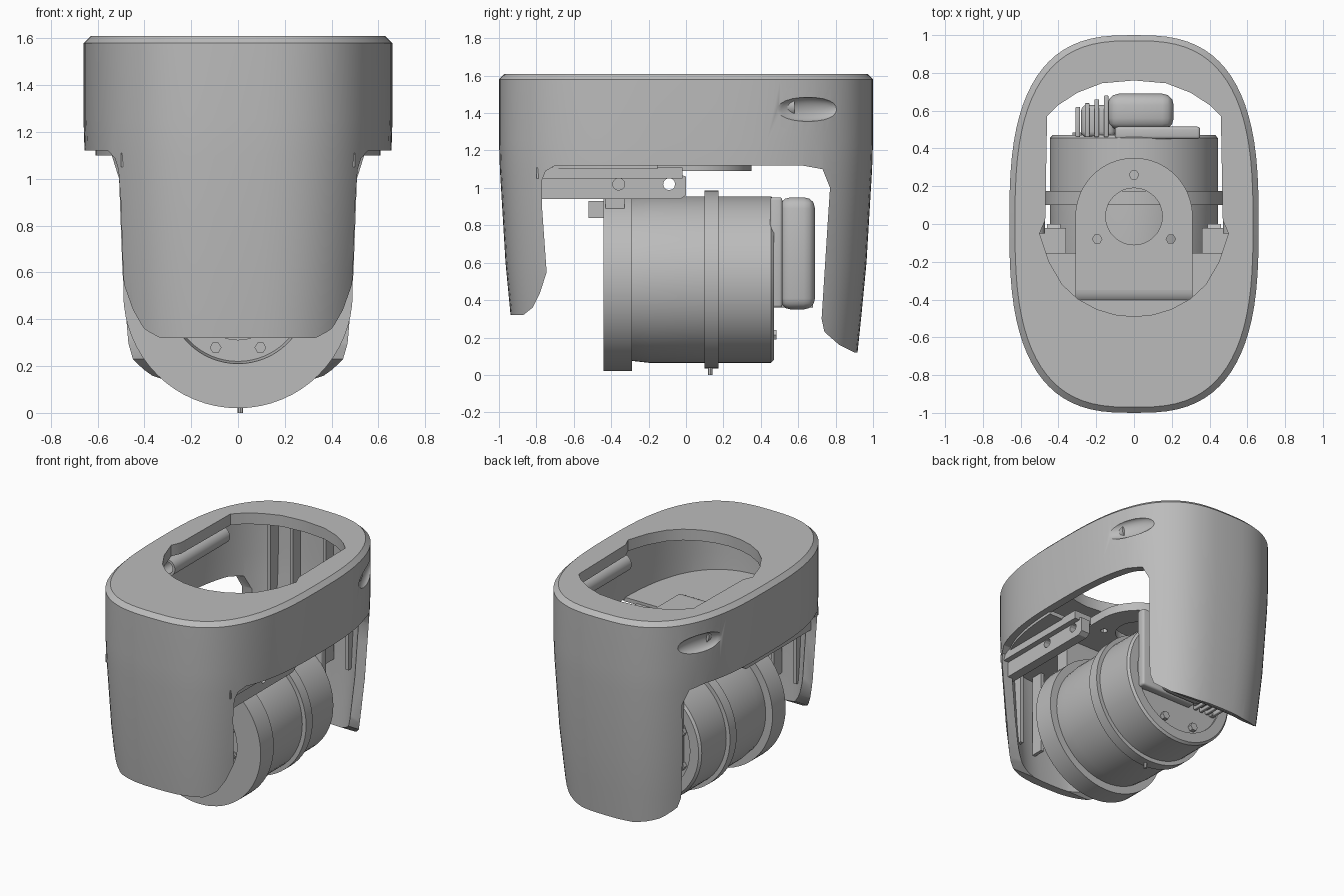
import bpy, bmesh, math
from mathutils import Matrix, Vector

if "Cube" in bpy.data.objects:
    bpy.data.objects.remove(bpy.data.objects["Cube"], do_unlink=True)

grey = bpy.data.materials.new("plain_grey")
grey.use_nodes = True
COLOR = (0.5, 0.5, 0.5, 1)
grey.diffuse_color = COLOR
grey.node_tree.nodes["Principled BSDF"].inputs["Base Color"].default_value = COLOR
parts = []


def finish(name, bm):
    bmesh.ops.recalc_face_normals(bm, faces=bm.faces)
    me = bpy.data.meshes.new(name)
    bm.to_mesh(me)
    bm.free()
    me.materials.append(grey)
    ob = bpy.data.objects.new(name, me)
    bpy.context.collection.objects.link(ob)
    parts.append(ob)
    return ob


def loft(name, rings):
    """Skin a stack of closed rings and cap both ends."""
    bm = bmesh.new()
    rows = [[bm.verts.new(p) for p in r] for r in rings]
    n = len(rows[0])
    for a, b in zip(rows, rows[1:]):
        for i in range(n):
            j = (i + 1) % n
            bm.faces.new((a[i], a[j], b[j], b[i]))
    bm.faces.new(rows[0][::-1])
    bm.faces.new(rows[-1])
    return finish(name, bm)


def prism(name, pts, lo, hi, axis="z"):
    """Extrude a 2D outline along z (outline xy), or along x (outline yz)."""
    put = (lambda u, v, h: (u, v, h)) if axis == "z" else (lambda u, v, h: (h, u, v))
    return loft(name, [[put(u, v, h) for u, v in pts] for h in (lo, hi)])


def box(name, x, y, z, bevel=0):
    ob = prism(name, [(x[0], y[0]), (x[1], y[0]), (x[1], y[1]), (x[0], y[1])], *z)
    if bevel:
        bm = bmesh.new()
        bm.from_mesh(ob.data)
        bmesh.ops.bevel(bm, geom=bm.edges[:], offset=bevel, segments=3, profile=0.5, affect="EDGES")
        bm.to_mesh(ob.data)
        bm.free()
    return ob


def rod(name, start, end, r, sides=24):
    a, b = Vector(start), Vector(end)
    turn = (b - a).to_track_quat("Z", "Y")
    ring = [Vector((r * math.cos(t), r * math.sin(t), 0))
            for t in (math.tau * i / sides for i in range(sides))]
    return loft(name, [[p + turn @ v for v in ring] for p in (a, b)])


def lathe(name, profile, z, sides=64):
    """Turn a (radius, y) profile about a line along y."""
    return loft(name, [[(r * math.cos(math.tau * i / sides), y,
                         z + r * math.sin(math.tau * i / sides)) for i in range(sides)]
                       for r, y in profile])


def boolean(ob, cutter, op="DIFFERENCE"):
    mod = ob.modifiers.new("cut", "BOOLEAN")
    mod.operation, mod.object, mod.solver = op, cutter, "EXACT"
    dg = bpy.context.evaluated_depsgraph_get()
    me = bpy.data.meshes.new_from_object(ob.evaluated_get(dg))
    ob.modifiers.clear()
    ob.data = me
    parts.remove(cutter)
    bpy.data.objects.remove(cutter, do_unlink=True)


def oval(hx, hy, n=80, power=2.8):
    pts = []
    for i in range(n):
        c, s = math.cos(math.tau * i / n), math.sin(math.tau * i / n)
        pts.append((hx * math.copysign(abs(c) ** (2 / power), c),
                    hy * math.copysign(abs(s) ** (2 / power), s)))
    return pts


def oval_stack(name, levels, wall=0):
    return loft(name, [[(x, y, z) for x, y in oval(0.66 - i - wall, 1 - i - wall)]
                       for z, i in levels])


# Housing: tapered oval shell, trimmed to leave a front and a back leg
taper = [(0.1, 0.085), (0.32, 0.062), (0.6, 0.035), (1.1, 0.005), (1.25, 0)]
housing = oval_stack("housing", taper + [(1.58, 0), (1.61, 0.03)])
boolean(housing, oval_stack("hollow", [(0, 0.1)] + taper + [(1.53, 0)], 0.06))
side = [(-1.1, 0.32), (-0.87, 0.32), (-0.82, 0.36), (-0.78, 0.44), (-0.745, 0.55),
        (-0.77, 0.9), (-0.77, 1.04), (-0.75, 1.09), (-0.7, 1.12), (0.62, 1.12), (0.73, 1.1),
        (0.77, 1.0), (0.76, 0.85), (0.725, 0.3), (0.74, 0.23), (0.82, 0.16),
        (0.9, 0.12), (1.1, 0.12), (1.1, 1.7), (-1.1, 1.7)]
boolean(housing, prism("trim", side, -1, 1, "x"), "INTERSECT")

# Opening in the top
half = [(0.1, -0.48), (0.2, -0.45), (0.3, -0.395), (0.38, -0.32), (0.45, -0.2),
        (0.5, -0.05), (0.47, 0.02), (0.46, 0.57), (0.4, 0.63), (0.3, 0.695), (0.17, 0.745)]
opening = [(0, -0.49)] + half + [(0, 0.76)] + [(-x, y) for x, y in half[::-1]]
boolean(housing, prism("opening", opening, 1.4, 1.7))

# Lens-shaped pockets on both sides
for s in (-1, 1):
    bm = bmesh.new()
    bmesh.ops.create_uvsphere(bm, u_segments=24, v_segments=12, radius=1)
    m = (Matrix.Translation((s * 0.585, 0.65, 1.42)) @ Matrix.Rotation(s * 0.4, 4, "Z")
         @ Matrix.Diagonal((0.045, 0.2, 0.065, 1)))
    bmesh.ops.transform(bm, matrix=m, verts=bm.verts)
    boolean(housing, finish("pocket", bm))

# Front floor inside the housing
floor_pts = [(x, y) for x, y in oval(0.61, 0.945) if y < -0.02]
prism("front_floor", floor_pts, 1.1, 1.13)

for s, tag in ((1, "left"), (-1, "right")):
    # Side rails with two cross holes
    x0, x1 = sorted((s * 0.39, s * 0.46))
    rail = prism(tag + "_rail", [(-0.8, 0.94), (-0.03, 0.94), (0, 0.96), (0, 1.06),
                                 (-0.05, 1.08), (-0.12, 1.05), (-0.3, 1.05),
                                 (-0.36, 1.07), (-0.42, 1.05), (-0.8, 1.05)], x0, x1, "x")
    for y in (-0.36, -0.09):
        boolean(rail, rod("hole", (-1, y, 1.02), (1, y, 1.02), 0.032, 12))
    box(tag + "_rail_web", sorted((s * 0.36, s * 0.5)), (-0.8, -0.02), (1.05, 1.11))
    # Side tubes
    tube = rod(tag + "_tube", (s * 0.53, -0.05, 1.44), (s * 0.53, 0.58, 1.44), 0.06)
    boolean(tube, rod("bore", (s * 0.53, -0.1, 1.44), (s * 0.53, 0.3, 1.44), 0.042))
    # Stiffening ribs inside both legs
    for x in (0.12, 0.3):
        rx = sorted((s * x, s * (x + 0.025)))
        box(tag + "_front_rib", rx, (-0.89, -0.8), (0.5, 1.1))
        box(tag + "_back_rib", rx, (0.8, 0.89), (0.6, 1.54))

# Motor body with collar and front flange
AXIS = 0.51
lathe("motor", [(0.29, -0.38), (0.3, -0.44), (0.49, -0.44), (0.49, -0.29), (0.435, -0.29),
                (0.445, -0.2), (0.445, 0.1), (0.475, 0.1), (0.475, 0.175), (0.445, 0.175),
                (0.445, 0.455), (0.43, 0.47), (0.36, 0.47), (0.36, 0.455)], AXIS)
lathe("front_hub", [(0.2, -0.42), (0.2, -0.37)], AXIS, 32)
rod("bottom_pin", (0.01, 0.13, 0), (0.01, 0.13, 0.06), 0.012, 8)
for i in range(8):
    a = math.tau * (i + 0.5) / 8
    x, z = 0.32 * math.cos(a), AXIS + 0.32 * math.sin(a)
    rod("rear_screw", (x, 0.44, z), (x, 0.485, z), 0.03, 6)
    x, z = 0.25 * math.cos(a), AXIS + 0.25 * math.sin(a)
    rod("front_screw", (x, -0.37, z), (x, -0.4, z), 0.025, 6)

# Rear connector: backing plate, rounded cover and ribbed cable boot
box("connector_plate", (-0.1, 0.35), (0.45, 0.515), (0.36, 0.95), 0.015)
box("connector_cover", (-0.14, 0.21), (0.5, 0.69), (0.35, 0.95), 0.06)
box("cable_boot", (-0.28, -0.1), (0.46, 0.63), (0.38, 0.9), 0.03)
for i in range(4):
    x = -0.31 + 0.05 * i
    box("boot_ridge", (x, x + 0.025), (0.46, 0.62 + 0.02 * i), (0.36, 0.93), 0.006)

# Angled bracket that carries the motor
back = [(0.31 * math.cos(math.pi * i / 32), 0.04 + 0.31 * math.sin(math.pi * i / 32))
        for i in range(33)]
plate = prism("bracket_plate", [(-0.31, -0.35), (0.31, -0.35)] + back, 1.09, 1.15)
boolean(plate, rod("bore", (0, 0.04, 1), (0, 0.04, 1.3), 0.15, 48))
for x, y in ((0, 0.26), (0.195, -0.08), (-0.195, -0.08)):
    boolean(plate, rod("hole", (x, y, 1), (x, y, 1.3), 0.025, 6))
bend = [(-0.35 - 0.08 * math.sin(t), 1.07 + 0.08 * math.cos(t))
        for t in (math.pi / 2 * i / 8 for i in range(9))]
prism("bracket_bend", bend + [(-0.43, 0.8), (-0.33, 0.8), (-0.33, 1.06), (-0.32, 1.09)],
      -0.31, 0.31, "x")
box("bracket_tab", (-0.12, 0.12), (-0.52, -0.42), (0.84, 0.93))

# Smooth the round surfaces, keep the edges sharp
bpy.ops.object.select_all(action="DESELECT")
for ob in parts:
    ob.select_set(True)
bpy.context.view_layer.objects.active = housing
bpy.ops.object.shade_smooth_by_angle(angle=math.radians(30))
